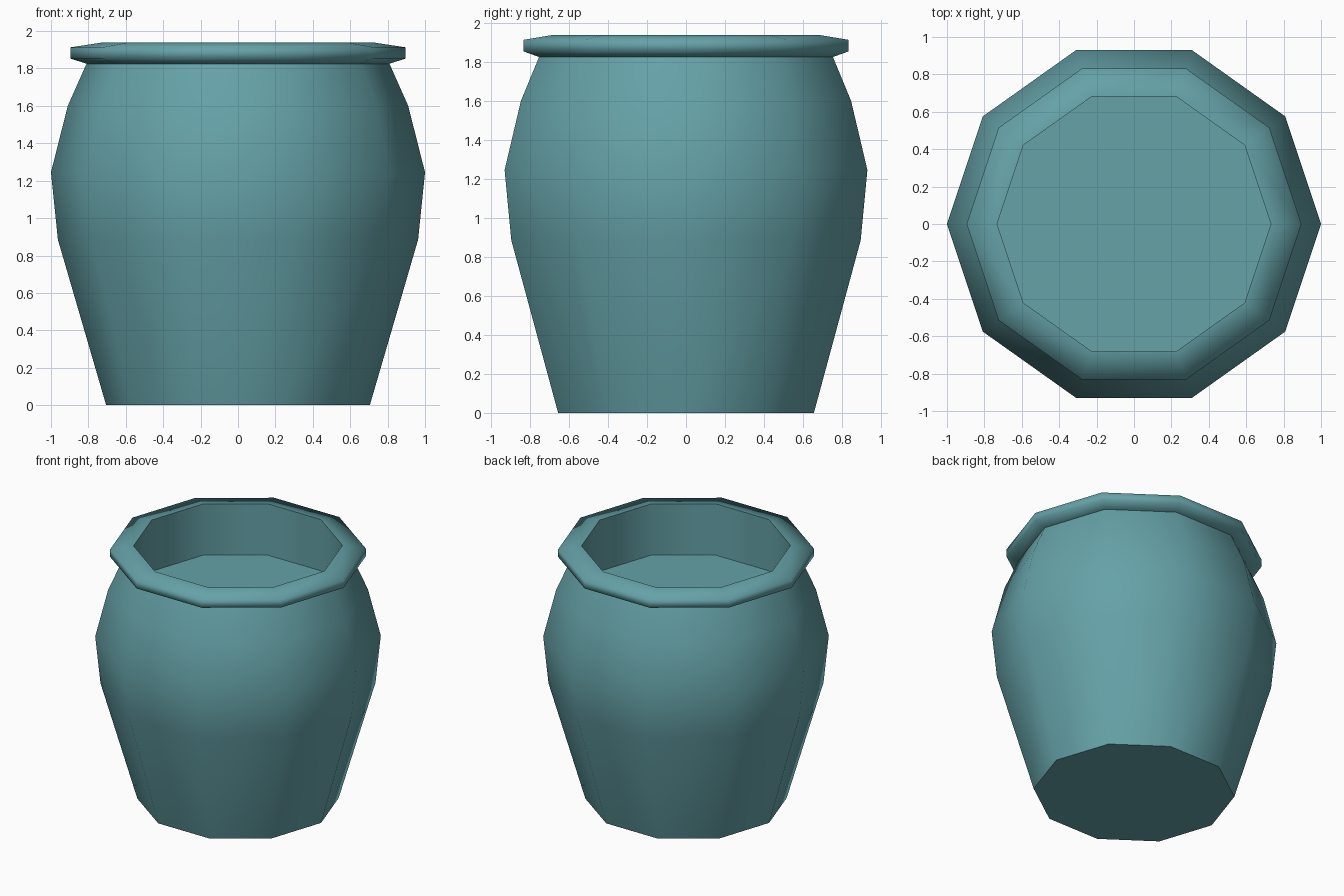
import bpy
import bmesh
from math import cos, sin, tau

if "Cube" in bpy.data.objects:
    bpy.data.objects.remove(bpy.data.objects["Cube"])

SIDES = 10
DEPTH = 0.978  # slight flattening front to back

mat = bpy.data.materials.new("teal_glaze")
mat.diffuse_color = (0.13, 0.36, 0.39, 1)
mat.use_nodes = True
mat.node_tree.nodes["Principled BSDF"].inputs["Base Color"].default_value = mat.diffuse_color


def lathe(name, profile, sharp_rings, cap_start=False, cap_end=False):
    """Ten-sided turned shape from (radius, z) points; listed rings stay sharp."""
    bm = bmesh.new()
    rings = [[bm.verts.new((r * cos(tau * i / SIDES), DEPTH * r * sin(tau * i / SIDES), z))
              for i in range(SIDES)] for r, z in profile]
    for a, b in zip(rings, rings[1:]):
        for i in range(SIDES):
            j = (i + 1) % SIDES
            bm.faces.new((a[i], a[j], b[j], b[i])).smooth = True
    if cap_start:
        bm.faces.new(rings[0][::-1])
    if cap_end:
        bm.faces.new(rings[-1])
    for k in sharp_rings:
        for i in range(SIDES):
            bm.edges.get((rings[k][i], rings[k][(i + 1) % SIDES])).smooth = False
    mesh = bpy.data.meshes.new(name)
    bm.to_mesh(mesh)
    bm.free()
    mesh.materials.append(mat)
    obj = bpy.data.objects.new(name, mesh)
    bpy.context.collection.objects.link(obj)
    return obj


# Bulging body with closed base
lathe("pot_body", [(0.705, 0), (0.963, 0.885), (1.0, 1.245), (0.91, 1.6), (0.81, 1.825)],
      [0], cap_start=True)

# Overhanging lip, inner wall and the flat surface inside
lathe("pot_rim_and_inside", [(0.81, 1.825), (0.895, 1.853), (0.895, 1.913),
                             (0.732, 1.938), (0.732, 1.545)],
      [3, 4], cap_end=True)
